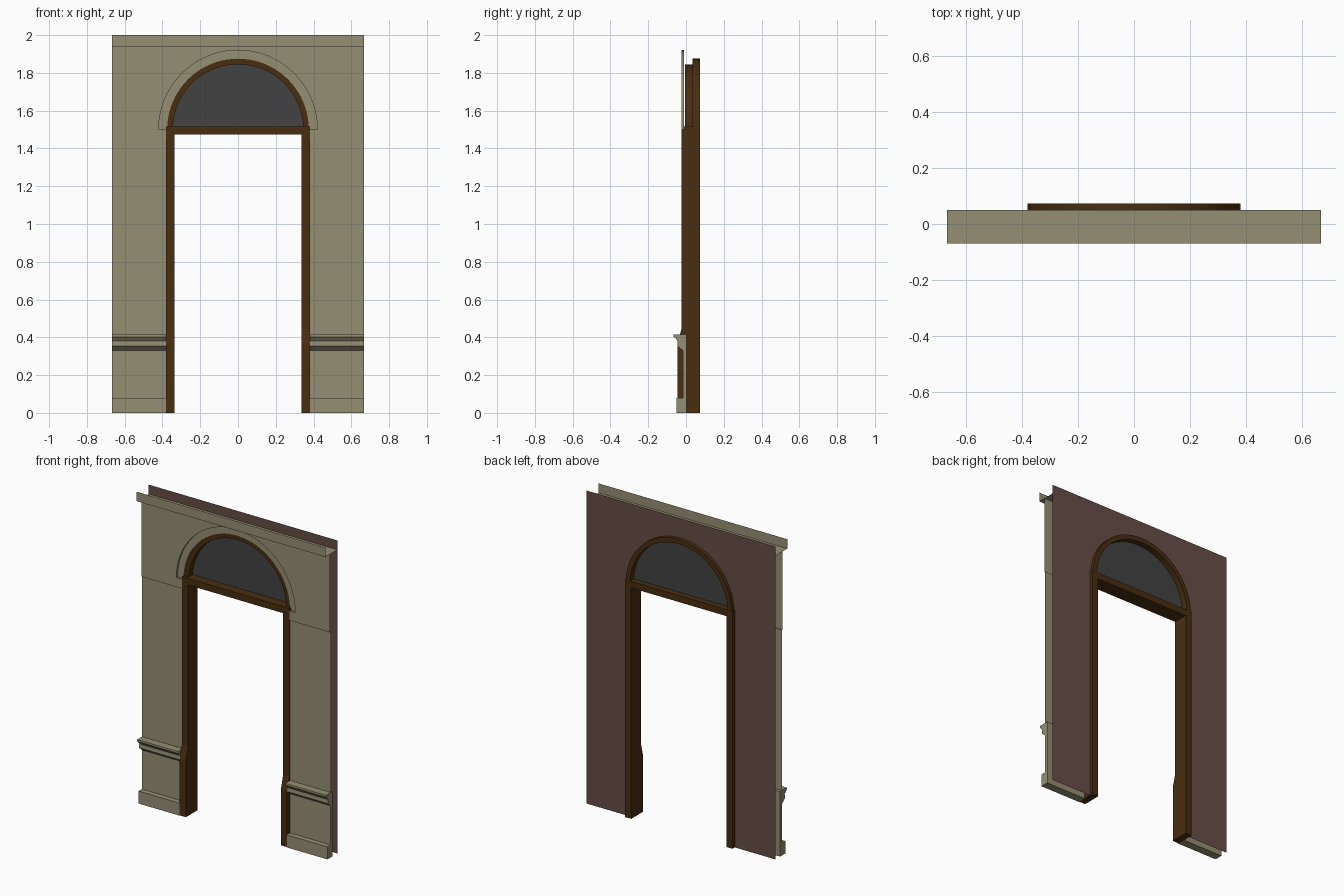
import bpy, math

if "Cube" in bpy.data.objects:
    bpy.data.objects.remove(bpy.data.objects["Cube"])

def material(name, rgb):
    m = bpy.data.materials.new(name)
    m.diffuse_color = (*rgb, 1)
    m.use_nodes = True
    m.node_tree.nodes["Principled BSDF"].inputs["Base Color"].default_value = m.diffuse_color
    return m

STONE = material("beige plaster", (0.30, 0.272, 0.172))
WOOD = material("dark brown wood", (0.066, 0.027, 0.005))
GLASS = material("dark grey glass", (0.055, 0.055, 0.055))
BACK = material("red brown backing", (0.135, 0.075, 0.061))

W = 0.667            # half width of the wall
SPRING = 1.5         # height where the arch starts
BACK_Y = 0.05        # plane of the rear sheet
FRAME_BACK = 0.073
JAMB_IN, JAMB_OUT = 0.336, 0.38
R_IN, R_OUT, R_BAND = 0.345, 0.375, 0.42
SEG = 40

def make(name, verts, faces, mat):
    me = bpy.data.meshes.new(name)
    me.from_pydata(verts, [], faces)
    me.materials.append(mat)
    me.update()
    ob = bpy.data.objects.new(name, me)
    bpy.context.collection.objects.link(ob)
    return ob

def loft(name, sections, mat, closed=False, caps=False):
    """Join equal point rows with quads."""
    n = len(sections[0])
    verts = [p for s in sections for p in s]
    faces = []
    for i in range(len(sections) - 1):
        for j in range(n if closed else n - 1):
            k = (j + 1) % n
            faces.append((i * n + j, i * n + k, (i + 1) * n + k, (i + 1) * n + j))
    if caps:
        faces.append(tuple(reversed(range(n))))
        faces.append(tuple(range((len(sections) - 1) * n, len(sections) * n)))
    return make(name, verts, faces, mat)

def along_x(name, profile, x0, x1, mat, solid=True):
    """Run a (y, z) profile from x0 to x1."""
    rows = [[(x, y, z) for y, z in profile] for x in (x0, x1)]
    return loft(name, rows, mat, closed=solid, caps=solid)

def arc(r):
    """Half circle of (x, z) points from left to right."""
    return [(-r * math.cos(math.pi * i / SEG), SPRING + r * math.sin(math.pi * i / SEG))
            for i in range(SEG + 1)]

def around_arch(name, profile, mat):
    """Sweep an (r, y) profile round the half circle."""
    arcs = [[(x, y, z) for x, z in arc(r)] for r, y in profile]
    ob = loft(name, arcs, mat)
    bpy.ops.object.select_all(action='DESELECT')
    ob.select_set(True)
    bpy.context.view_layer.objects.active = ob
    bpy.ops.object.shade_smooth_by_angle(angle=math.radians(30))
    return ob

def sheet(name, outline, y, mat):
    """Flat upright face from an (x, z) outline."""
    return make(name, [(x, y, z) for x, z in outline], [tuple(range(len(outline)))], mat)

# rear sheet with the arched opening
sheet("rear_wall_sheet",
      [(-W, 0), (-R_OUT, 0)] + arc(R_OUT) + [(R_OUT, 0), (W, 0), (W, 2), (-W, 2)], BACK_Y, BACK)

# upper front wall around the arch band
UP_Y, MID_Y, BAND_Y = -0.023, -0.016, -0.010
sheet("upper_front_wall",
      [(-W, 1.44), (-JAMB_OUT, 1.44), (-JAMB_OUT, SPRING)] + arc(R_BAND)
      + [(JAMB_OUT, SPRING), (JAMB_OUT, 1.44), (W, 1.44), (W, 1.94), (-W, 1.94)], UP_Y, STONE)

# recessed band around the arch
around_arch("arch_band", [(R_BAND, UP_Y), (R_BAND, BAND_Y), (R_OUT, BAND_Y)], STONE)

# cornice: upright front board with a flat shelf behind
along_x("cornice", [(-0.07, 2), (-0.07, 1.94), (BACK_Y, 1.94)], -W, W, STONE, solid=False)

# dado with plinth and top moulding, as (y, z)
DADO = [(0.003, 0), (-0.05, 0), (-0.05, 0.08), (-0.017, 0.08), (-0.017, 0.33), (-0.046, 0.355),
        (-0.044, 0.38), (-0.06, 0.40), (-0.065, 0.402), (-0.065, 0.415), (0.003, 0.415)]
# door jamb, thicker at the foot, as (y, z)
JAMB = [(FRAME_BACK, 0), (-0.046, 0), (-0.046, 0.36), (-0.024, 0.445), (-0.024, 1.517),
        (FRAME_BACK, 1.517)]

for side, s in (("left", -1), ("right", 1)):
    a, b = sorted((s * JAMB_OUT, s * W))
    along_x(side + "_dado", DADO, a, b, STONE)
    # plain wall with the small return under the upper wall
    along_x(side + "_middle_wall", [(MID_Y, 0.41), (MID_Y, 1.44), (UP_Y, 1.44)], a, b, STONE, solid=False)
    # ledge below the foot of the arch band
    a, b = sorted((s * R_OUT, s * R_BAND))
    along_x(side + "_band_ledge", [(UP_Y, SPRING), (BAND_Y, SPRING)], a, b, STONE, solid=False)
    a, b = sorted((s * JAMB_IN, s * JAMB_OUT))
    along_x(side + "_jamb", JAMB, a, b, WOOD)

# transom bar over the door
along_x("transom", [(FRAME_BACK, 1.475), (-0.024, 1.475), (-0.024, 1.517), (FRAME_BACK, 1.517)],
        -JAMB_IN, JAMB_IN, WOOD)

# arched wooden frame of the fanlight
around_arch("arch_frame", [(R_OUT, 0.035), (R_OUT, FRAME_BACK), (R_IN, FRAME_BACK),
                           (R_IN, -0.004), (R_OUT, -0.004)], WOOD)

# fanlight pane
sheet("fanlight_glass", arc(R_IN), 0.035, GLASS)
